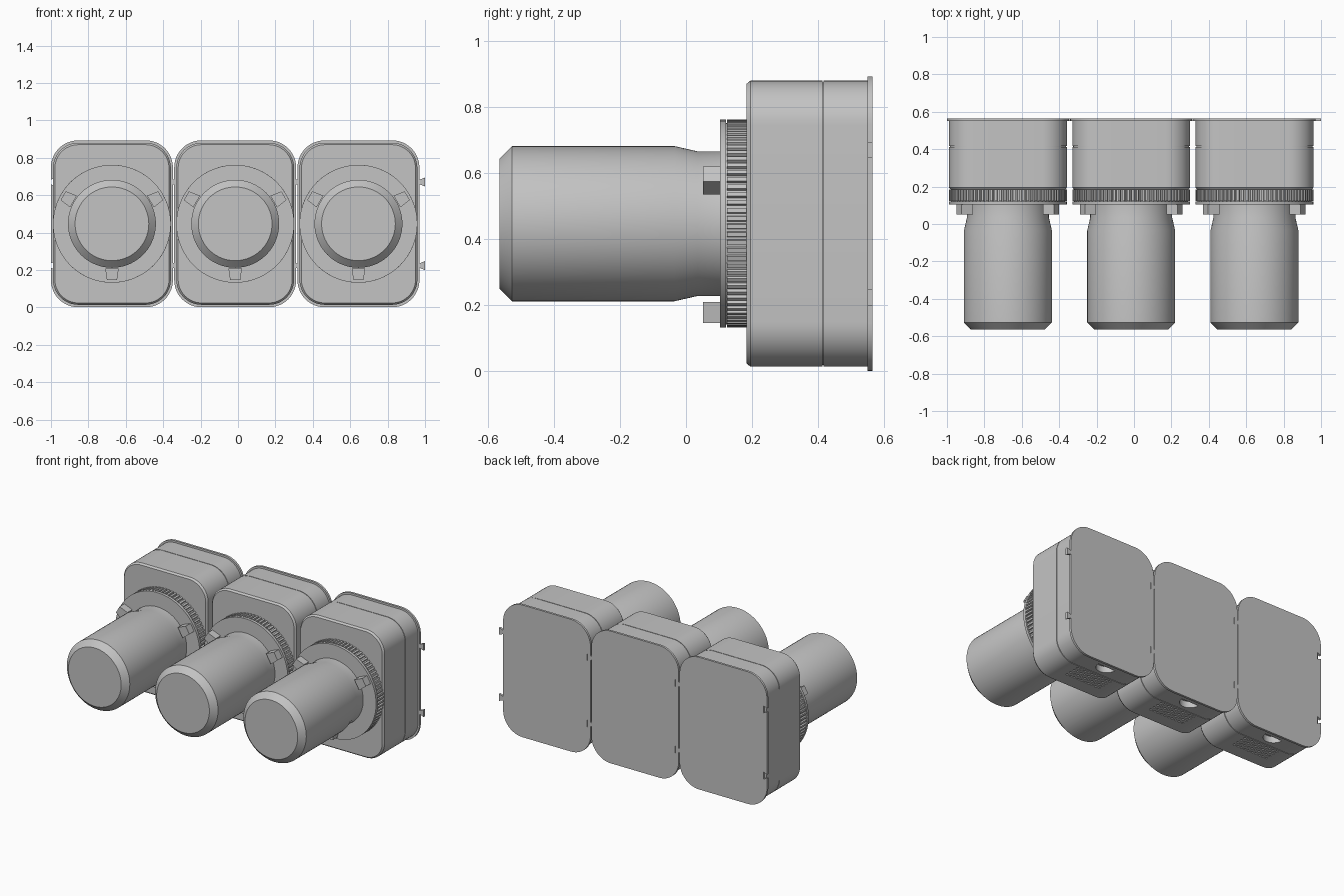
import bpy
import bmesh
from math import sin, cos, pi, radians
from mathutils import Matrix, Vector

cube = bpy.data.objects.get("Cube")
if cube:
    bpy.data.objects.remove(cube)

CENTRE_Z = 0.447
PITCH = 0.659
FIRST_X = -0.674

grey = bpy.data.materials.new("plain grey")
grey.use_nodes = True
colour = (0.55, 0.55, 0.55, 1)
grey.diffuse_color = colour
grey.node_tree.nodes["Principled BSDF"].inputs["Base Color"].default_value = colour


def finish(name, bm):
    """Turn a bmesh into an object at the unit centre."""
    bmesh.ops.recalc_face_normals(bm, faces=bm.faces)
    mesh = bpy.data.meshes.new(name)
    bm.to_mesh(mesh)
    bm.free()
    mesh.materials.append(grey)
    obj = bpy.data.objects.new(name, mesh)
    bpy.context.collection.objects.link(obj)
    return obj


def loft(name, sections):
    """Skin a closed solid through (y, outline) sections."""
    bm = bmesh.new()
    rings = [[bm.verts.new((x, y, z)) for x, z in pts] for y, pts in sections]
    for a, b in zip(rings, rings[1:]):
        for i in range(len(a)):
            j = (i + 1) % len(a)
            bm.faces.new((a[i], a[j], b[j], b[i]))
    bm.faces.new(rings[0])
    bm.faces.new(rings[-1])
    return finish(name, bm)


def circle(r, n=72):
    return [(r * cos(2 * pi * i / n), r * sin(2 * pi * i / n)) for i in range(n)]


def rounded(w, h, r, joints=False):
    """Rounded rectangle by half sizes, with optional dovetail joints."""
    pts = []
    corners = [(1, 1), (-1, 1), (-1, -1), (1, -1)]
    for k, (sx, sz) in enumerate(corners):
        for i in range(13):
            a = pi / 2 * (k + i / 12)
            pts.append((sx * (w - r) + r * cos(a), sz * (h - r) + r * sin(a)))
        if joints and k in (1, 3):
            # notches run down the left edge, tabs run up the right edge
            way = -1 if k == 1 else 1
            edge, tip = (-w, -w + 0.026) if k == 1 else (w, w + 0.03)
            for c in (-0.2235, 0.2235):
                for x, dz in ((edge, -0.012), (tip, -0.024), (tip, 0.024), (edge, 0.012)):
                    pts.append((x, way * (c + dz)))
    return pts


def cut(target, cutter):
    """Subtract a cutter, bake the result and drop the cutter."""
    cutter.hide_render = True
    mod = target.modifiers.new("cut", 'BOOLEAN')
    mod.operation = 'DIFFERENCE'
    mod.solver = 'EXACT'
    mod.object = cutter
    bpy.context.view_layer.update()
    graph = bpy.context.evaluated_depsgraph_get()
    baked = bpy.data.meshes.new_from_object(target.evaluated_get(graph))
    target.modifiers.clear()
    target.data = baked
    bpy.data.objects.remove(cutter)


parts = []

# Mounting plate with interlocking edges
parts.append(loft("back_plate", [(y, rounded(0.326, 0.446, 0.145, True)) for y in (0.55, 0.565)]))

# Housing: front shell, rear shell and a core that leaves a fine seam
shell = rounded(0.315, 0.433, 0.135)
front_shell = loft("housing_front", [(0.183, rounded(0.305, 0.423, 0.125)),
                                     (0.195, shell), (0.413, shell)])
rear_shell = loft("housing_rear", [(0.417, shell), (0.552, shell)])
core = rounded(0.31, 0.428, 0.13)
parts += [front_shell, rear_shell, loft("housing_core", [(0.41, core), (0.42, core)])]

# Vent slots under the front shell
bm = bmesh.new()
for row in range(4):
    for col in range(10):
        spot = Vector(((col - 4.5) * 0.028, 0.29 + row * 0.033, -0.433))
        bmesh.ops.create_cube(bm, size=1, matrix=Matrix.Translation(spot)
                              @ Matrix.Diagonal((0.016, 0.012, 0.024, 1)))
cut(front_shell, finish("vent_cutter", bm))

# Arched cable opening under the rear shell
bm = bmesh.new()
arch = [(0.065 * cos(pi * i / 16), 0.51 - 0.065 * sin(pi * i / 16)) for i in range(17)]
low, high = [[bm.verts.new((x, y, z)) for x, y in arch] for z in (-0.45, -0.39)]
bm.faces.new(low)
bm.faces.new(high)
for i in range(17):
    j = (i + 1) % 17
    bm.faces.new((low[i], low[j], high[j], high[i]))
cut(rear_shell, finish("arch_cutter", bm))

# Knurled locking ring with its smooth front flange
TEETH = 80
gear = []
for i in range(TEETH):
    for step, r in ((0.0, 0.305), (0.3, 0.305), (0.4, 0.315), (0.9, 0.315)):
        a = 2 * pi * (i + step) / TEETH
        gear.append((r * cos(a), r * sin(a)))
parts.append(loft("knurled_ring", [(0.124, gear), (0.184, gear)]))
parts.append(loft("ring_neck", [(y, circle(0.305)) for y in (0.12, 0.126)]))
parts.append(loft("ring_flange", [(y, circle(0.315)) for y in (0.103, 0.121)]))

# Barrel with chamfered nose and tapered neck
barrel = ((-0.565, 0.197), (-0.527, 0.235), (-0.035, 0.235), (0.035, 0.219), (0.105, 0.219))
parts.append(loft("barrel", [(y, circle(r)) for y, r in barrel]))

# Three clamps around the neck
for label, angle in (("lower", -90), ("left", 30), ("right", 150)):
    a = radians(angle)
    wedge = []
    for r, t in ((0.238, -0.036), (0.301, -0.027), (0.301, 0.027), (0.238, 0.036)):
        wedge.append((r * cos(a) - t * sin(a), r * sin(a) + t * cos(a)))
    parts.append(loft(label + "_clamp", [(0.052, wedge), (0.105, wedge)]))

# Smooth round surfaces, keep hard edges
bpy.ops.object.select_all(action='DESELECT')
for obj in parts:
    obj.select_set(True)
bpy.context.view_layer.objects.active = parts[0]
bpy.ops.object.shade_smooth_by_angle(angle=radians(20))

# Repeat the unit three times in a row
for k, side in enumerate(("right", "middle", "left")):
    for obj in parts:
        unit = obj if k == 2 else obj.copy()
        if k < 2:
            bpy.context.collection.objects.link(unit)
        unit.name = side + "_unit_" + obj.name
        unit.location = (FIRST_X + k * PITCH, 0, CENTRE_Z)
